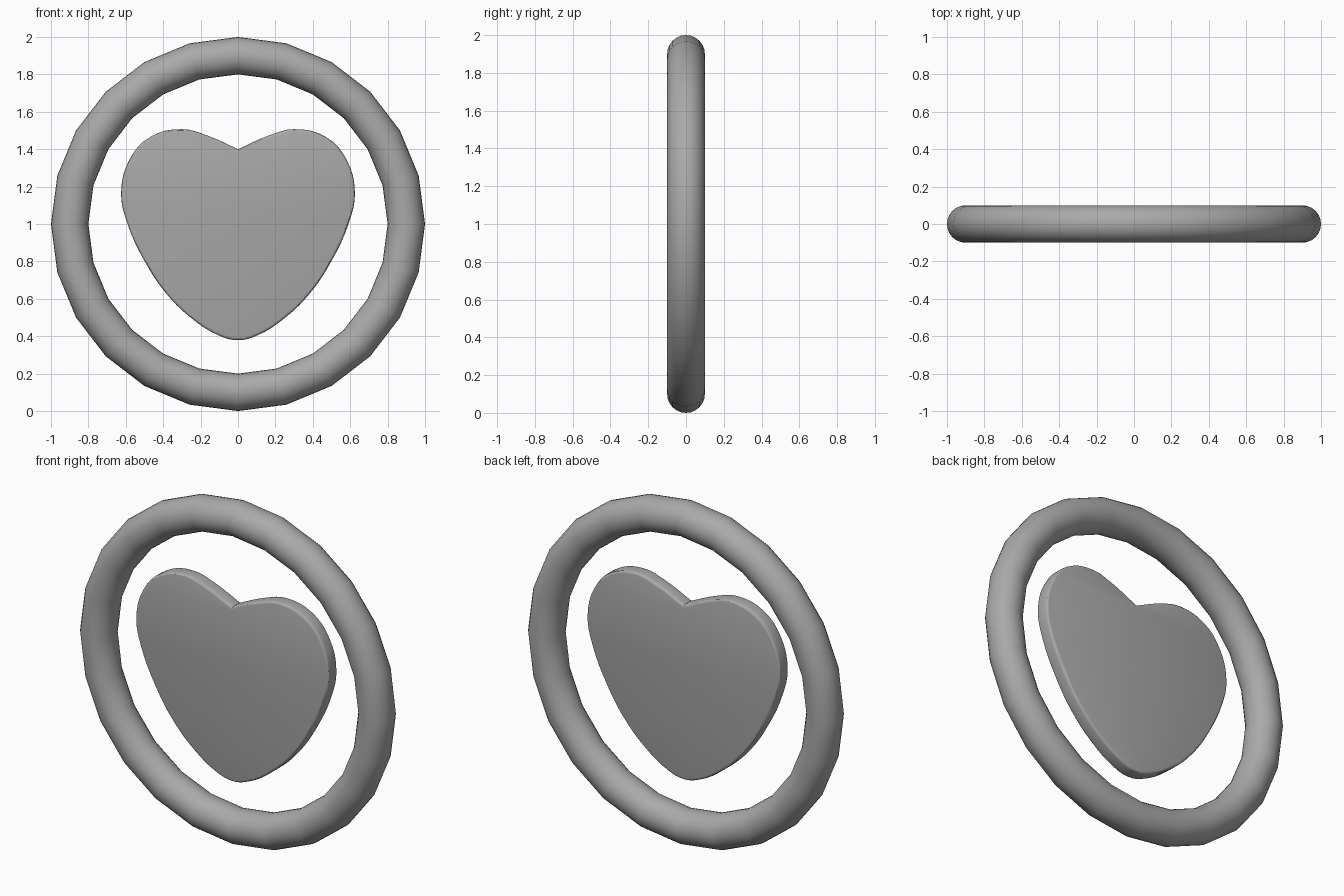
import bpy
import bmesh
import math

cube = bpy.data.objects.get("Cube")
if cube:
    bpy.data.objects.remove(cube, do_unlink=True)

# One plain grey for both parts
GREY = (0.4, 0.4, 0.4, 1.0)
grey = bpy.data.materials.new("plain grey")
grey.use_nodes = True
grey.diffuse_color = GREY
grey.node_tree.nodes["Principled BSDF"].inputs["Base Color"].default_value = GREY


def select_only(obj):
    bpy.ops.object.select_all(action="DESELECT")
    obj.select_set(True)
    bpy.context.view_layer.objects.active = obj


# Upright ring
bpy.ops.mesh.primitive_torus_add(
    major_segments=24, minor_segments=24, major_radius=0.9, minor_radius=0.1,
    location=(0, 0, 1), rotation=(math.pi / 2, 0, 0))
ring = bpy.context.object
ring.name = "ring"
ring.data.materials.append(grey)
bpy.ops.object.shade_smooth_by_angle(angle=math.radians(40))

# Heart outline: right half from notch to tip, then mirrored (x, height)
half = [(0, 1.40), (0.17, 1.475), (0.30, 1.507), (0.47, 1.465), (0.58, 1.345),
        (0.625, 1.165), (0.594, 1.01), (0.497, 0.797), (0.39, 0.636),
        (0.257, 0.503), (0.10, 0.403), (0, 0.379)]
outline = half + [(-x, z) for x, z in reversed(half[1:-1])]

BEVEL = 0.015
HALF_DEPTH = 0.042
curve = bpy.data.curves.new("heart", "CURVE")
curve.dimensions = "2D"
curve.fill_mode = "BOTH"
curve.resolution_u = 4
curve.extrude = HALF_DEPTH - BEVEL
curve.bevel_depth = BEVEL
curve.bevel_resolution = 2
curve.offset = -BEVEL
spline = curve.splines.new("BEZIER")
spline.bezier_points.add(len(outline) - 1)
spline.use_cyclic_u = True
for i, (point, (x, z)) in enumerate(zip(spline.bezier_points, outline)):
    point.co = (x, z - 1, 0)
    kind = "VECTOR" if i == 0 else "AUTO"
    point.handle_left_type = point.handle_right_type = kind

# Heart plate, floating in the ring slightly toward the front
heart = bpy.data.objects.new("heart", curve)
bpy.context.collection.objects.link(heart)
heart.location = (0, -0.015, 1)
heart.rotation_euler = (math.pi / 2, 0, 0)
curve.materials.append(grey)
select_only(heart)
bpy.ops.object.convert(target="MESH")
heart = bpy.context.object

# Weld the caps to the rounded rim
bm = bmesh.new()
bm.from_mesh(heart.data)
bmesh.ops.remove_doubles(bm, verts=bm.verts, dist=0.0005)
bmesh.ops.recalc_face_normals(bm, faces=bm.faces)
bm.to_mesh(heart.data)
bm.free()
bpy.ops.object.shade_smooth_by_angle(angle=math.radians(30))
